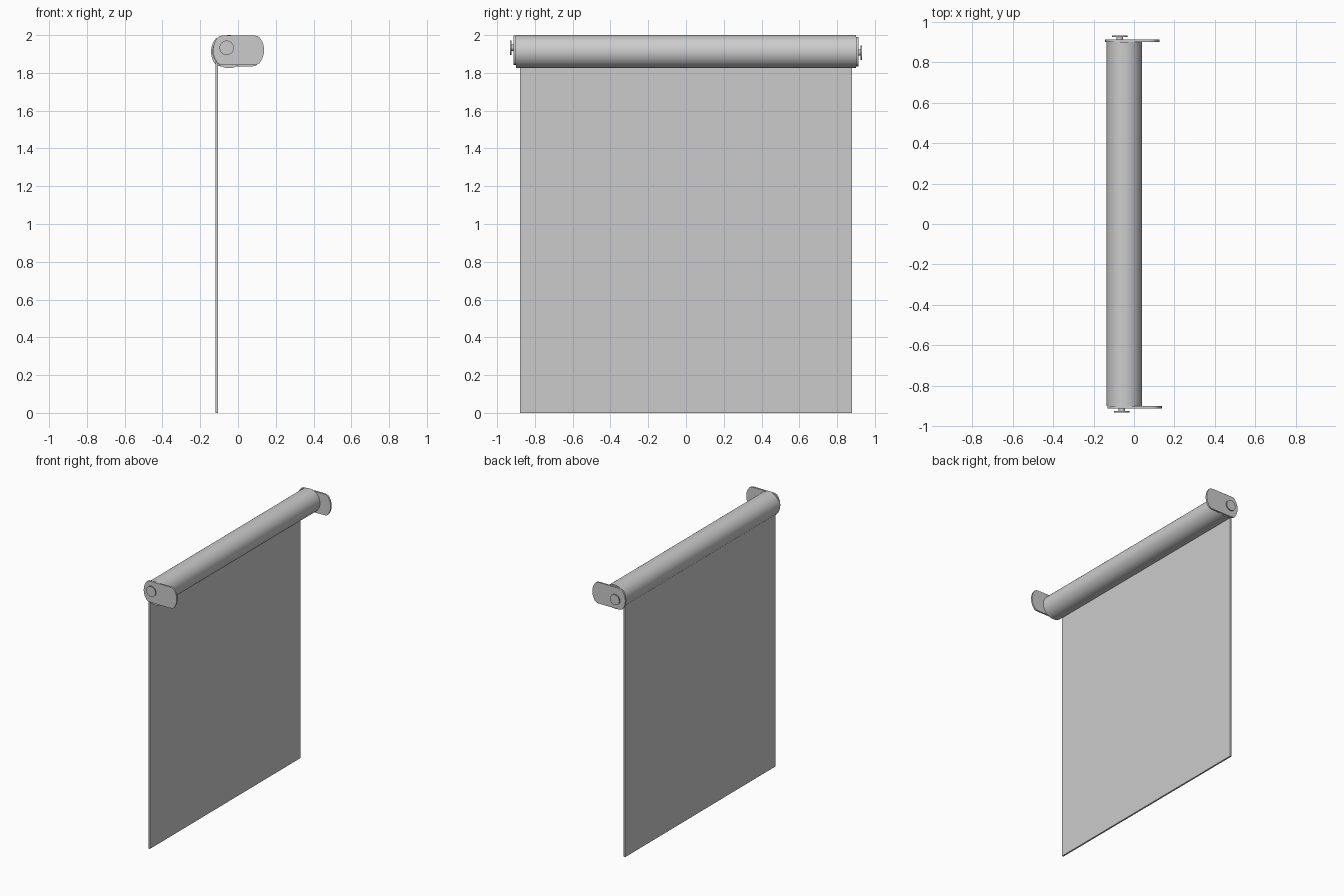
import bpy, bmesh, math

if "Cube" in bpy.data.objects:
    bpy.data.objects.remove(bpy.data.objects["Cube"])

grey = bpy.data.materials.new("light_grey")
grey.diffuse_color = (0.6, 0.6, 0.6, 1)
grey.use_nodes = True
grey.node_tree.nodes["Principled BSDF"].inputs["Base Color"].default_value = grey.diffuse_color


def finish(name, bm, smooth=True):
    bmesh.ops.recalc_face_normals(bm, faces=bm.faces)
    me = bpy.data.meshes.new(name)
    bm.to_mesh(me)
    bm.free()
    me.materials.append(grey)
    ob = bpy.data.objects.new(name, me)
    bpy.context.collection.objects.link(ob)
    bpy.ops.object.select_all(action='DESELECT')
    ob.select_set(True)
    bpy.context.view_layer.objects.active = ob
    if smooth:
        bpy.ops.object.shade_smooth_by_angle(angle=math.radians(35))
    return ob


def prism(name, outline, y0, y1, smooth=True):
    """Extrude an x-z outline along y."""
    bm = bmesh.new()
    face = bm.faces.new([bm.verts.new((x, y0, z)) for x, z in outline])
    ext = bmesh.ops.extrude_face_region(bm, geom=[face])
    for v in ext["geom"]:
        if isinstance(v, bmesh.types.BMVert):
            v.co.y = y1
    return finish(name, bm, smooth)


def circle(cx, cz, r, n=48):
    return [(cx + r * math.cos(2 * math.pi * i / n),
             cz + r * math.sin(2 * math.pi * i / n)) for i in range(n)]


def bracket_outline(cx, cz, hx, hz):
    """Plate with bowed ends and small rounded corners."""
    quarter = [(hx, 0), (hx - 0.002, 0.022), (hx - 0.010, 0.046),
               (hx - 0.019, hz - 0.017), (hx - 0.026, hz - 0.008),
               (hx - 0.037, hz - 0.002), (hx - 0.06, hz)]
    right = [(x, -z) for x, z in quarter[:0:-1]] + quarter
    left = [(-x, -z) for x, z in right]
    return [(cx + x, cz + z) for x, z in right + left]


# Rolled fabric tube and hanging sheet
prism("fabric_roll", circle(-0.048, 1.9125, 0.0875, 64), -0.9, 0.9)
prism("hanging_sheet", [(-0.118, 0), (-0.106, 0), (-0.106, 1.9), (-0.118, 1.9)],
      -0.878, 0.878, smooth=False)

# End brackets, each with a pin and a round outer disc
for side, s, cx, cz, px, pz in (("front", -1, 0.003, 1.92, -0.06, 1.933),
                                ("back", 1, -0.008, 1.912, -0.07, 1.907)):
    prism(side + "_bracket", bracket_outline(cx, cz, 0.135, 0.078), s * 0.9, s * 0.912)
    prism(side + "_pin", circle(px, pz, 0.016, 24), s * 0.91, s * 0.926)
    prism(side + "_disc", circle(px, pz, 0.038), s * 0.924, s * 0.932)
